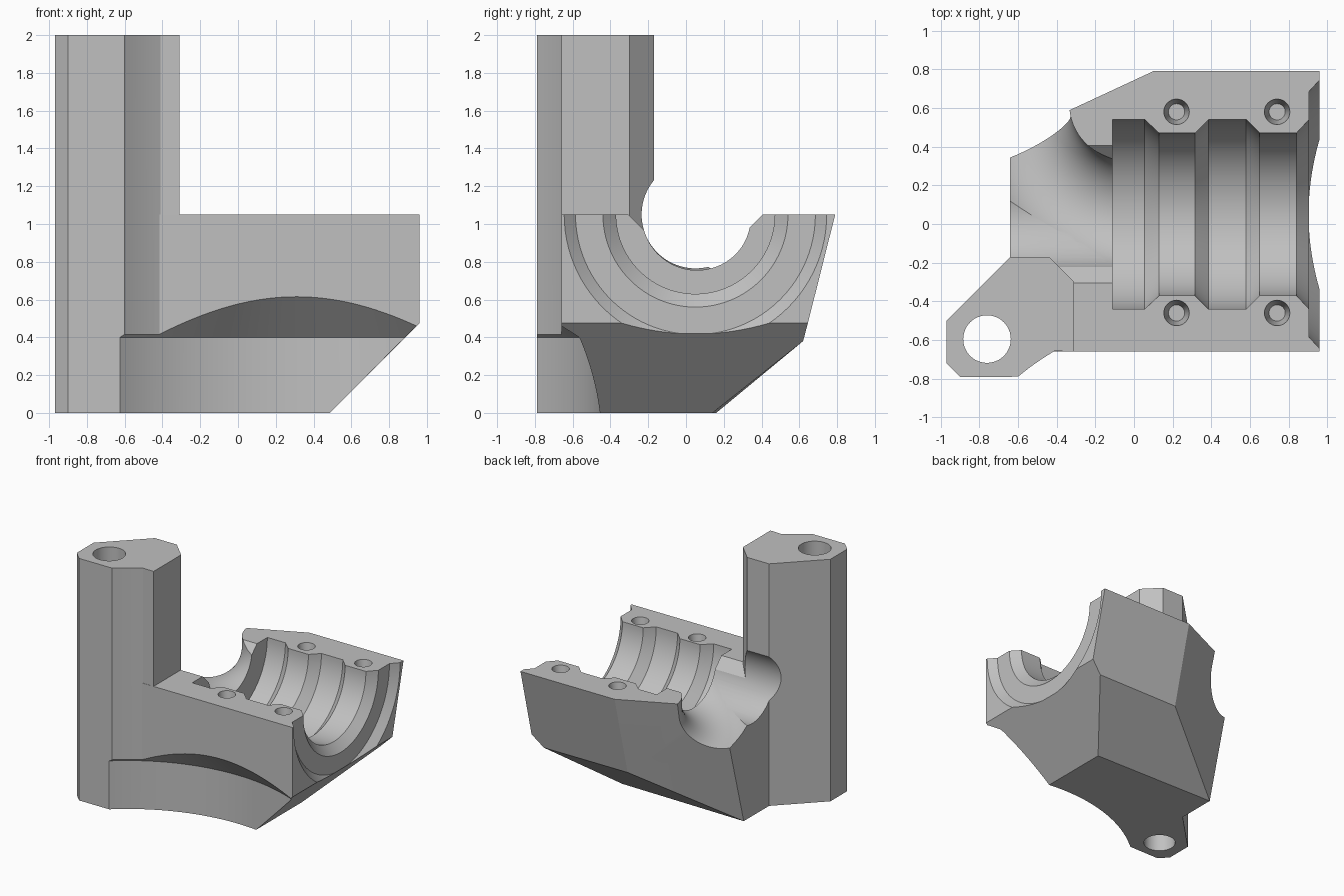
import bpy, bmesh, math
from mathutils import Vector

if "Cube" in bpy.data.objects:
    bpy.data.objects.remove(bpy.data.objects["Cube"], do_unlink=True)

AXIS_Y, TOP = 0.05, 1.05          # bore axis position and block top
BORE_R = 0.285

grey = bpy.data.materials.new("light_grey")
grey.use_nodes = True
grey.diffuse_color = (0.53, 0.53, 0.53, 1)
grey.node_tree.nodes["Principled BSDF"].inputs["Base Color"].default_value = grey.diffuse_color


def finish(name, bm):
    bmesh.ops.remove_doubles(bm, verts=bm.verts, dist=1e-5)
    bmesh.ops.recalc_face_normals(bm, faces=bm.faces)
    mesh = bpy.data.meshes.new(name)
    bm.to_mesh(mesh)
    bm.free()
    mesh.materials.append(grey)
    ob = bpy.data.objects.new(name, mesh)
    bpy.context.collection.objects.link(ob)
    return ob


def loft(name, rings):
    """Closed skin through a list of equal rings of points."""
    bm = bmesh.new()
    loops = [[bm.verts.new(p) for p in ring] for ring in rings]
    n = len(loops[0])
    for a, b in zip(loops, loops[1:]):
        for i in range(n):
            j = (i + 1) % n
            bm.faces.new((a[i], a[j], b[j], b[i]))
    bm.faces.new(loops[0])
    bm.faces.new(loops[-1])
    return finish(name, bm)


def circle(n):
    return [(math.cos(2 * math.pi * i / n), math.sin(2 * math.pi * i / n)) for i in range(n)]


def turned_x(name, profile, n=96):
    return loft(name, [[(x, AXIS_Y + r * c, TOP + r * s) for c, s in circle(n)]
                       for x, r in profile])


def turned_z(name, cx, cy, profile, n=32):
    return loft(name, [[(cx + r * c, cy + r * s, z) for c, s in circle(n)]
                       for r, z in profile])


def prism(name, outline, z0, z1):
    return loft(name, [[(x, y, z) for x, y in outline] for z in (z0, z1)])


def combine(target, tool, operation="DIFFERENCE"):
    tool.hide_render = True
    mod = target.modifiers.new(tool.name, "BOOLEAN")
    mod.operation, mod.solver, mod.object = operation, "EXACT", tool
    bpy.context.view_layer.objects.active = target
    bpy.ops.object.modifier_apply(modifier=mod.name)
    bpy.data.objects.remove(tool, do_unlink=True)


# Block: convex body with tapered back and chamfered end
bm = bmesh.new()
for p in [(.96, -.66, TOP), (.96, .79, TOP), (.1, .79, TOP), (-.64, .446, TOP), (-.64, -.66, TOP),
          (.96, -.66, .475), (.96, .645, .475), (.865, .62, .38), (.1, .62, .38),
          (.485, -.66, 0), (.485, .14, 0), (-.64, .16, 0), (-.64, -.66, 0)]:
    bm.verts.new(p)
bmesh.ops.convex_hull(bm, input=bm.verts)
bmesh.ops.dissolve_limit(bm, angle_limit=0.01, verts=bm.verts, edges=bm.edges)
block = finish("bearing_block", bm)

# Bevelled relief along the narrow bore
relief = [(-.355, TOP), (-.15, TOP - .205), (.15, TOP - .205), (.355, TOP), (.355, 1.2), (-.355, 1.2)]
combine(block, loft("bore_relief", [[(x, AXIS_Y + y, z) for y, z in relief] for x in (-.45, -.1)]))

# Column with an arc along its front right
ARC_X, ARC_Y, ARC_R = .31, -1.885, 1.424
arc = []
for i in range(7):
    x = -.6 + .19 * i / 6
    arc.append((x, ARC_Y + math.sqrt(ARC_R ** 2 - (x - ARC_X) ** 2)))
outline = [(-.97, -.72), (-.9, -.79)] + arc + [(-.31, -.66), (-.31, -.3), (-.44, -.17),
                                              (-.64, -.17), (-.97, -.5)]
combine(block, prism("column", outline, 0, 2), "UNION")

# Stepped bore with grooves and flared mouth
combine(block, turned_x("stepped_bore", [
    (-1.2, BORE_R), (-.11, BORE_R), (-.11, .49), (.055, .49), (.13, .42), (.315, .42), (.385, .49),
    (.58, .49), (.65, .42), (.84, .42), (.905, .49), (.905, .635), (.96, .695), (1.0, .739)]))

# Curved outlet that bends out of the bore towards the back
bend_x, bend_y, bend_r = -.05, .62, .57
section = [(BORE_R * math.cos(a), BORE_R * math.sin(a))
           for a in [math.pi * (1 + i / 32) for i in range(33)]]
section += [(BORE_R, .3), (-BORE_R, .3)]
rings = []
for i in range(33):
    t = 1.75 * i / 32
    out = Vector((-math.sin(t), -math.cos(t), 0))
    centre = Vector((bend_x, bend_y, TOP - .09 * t)) + out * bend_r
    rings.append([centre + out * u + Vector((0, 0, v)) for u, v in section])
combine(block, loft("curved_outlet", rings))

# Concave clearance under the front, with a sloped ceiling
R = 1.44
combine(block, turned_z("front_clearance", ARC_X, ARC_Y,
                        [(R, -.1), (R, .4), (R - .5, .9)], 192))

# Column hole and four screw holes
combine(block, turned_z("column_hole", -.76, -.595, [(.123, -.1), (.123, 2.1)], 48))
for x in (.22, .74):
    for y in (-.46, .58):
        combine(block, turned_z("screw_hole", x, y, [(.066, 1.1), (.066, TOP), (.042, .9)]))

# Smooth curved walls, crisp edges
bpy.ops.object.select_all(action="DESELECT")
block.select_set(True)
bpy.context.view_layer.objects.active = block
bpy.ops.object.shade_smooth_by_angle(angle=math.radians(20))
